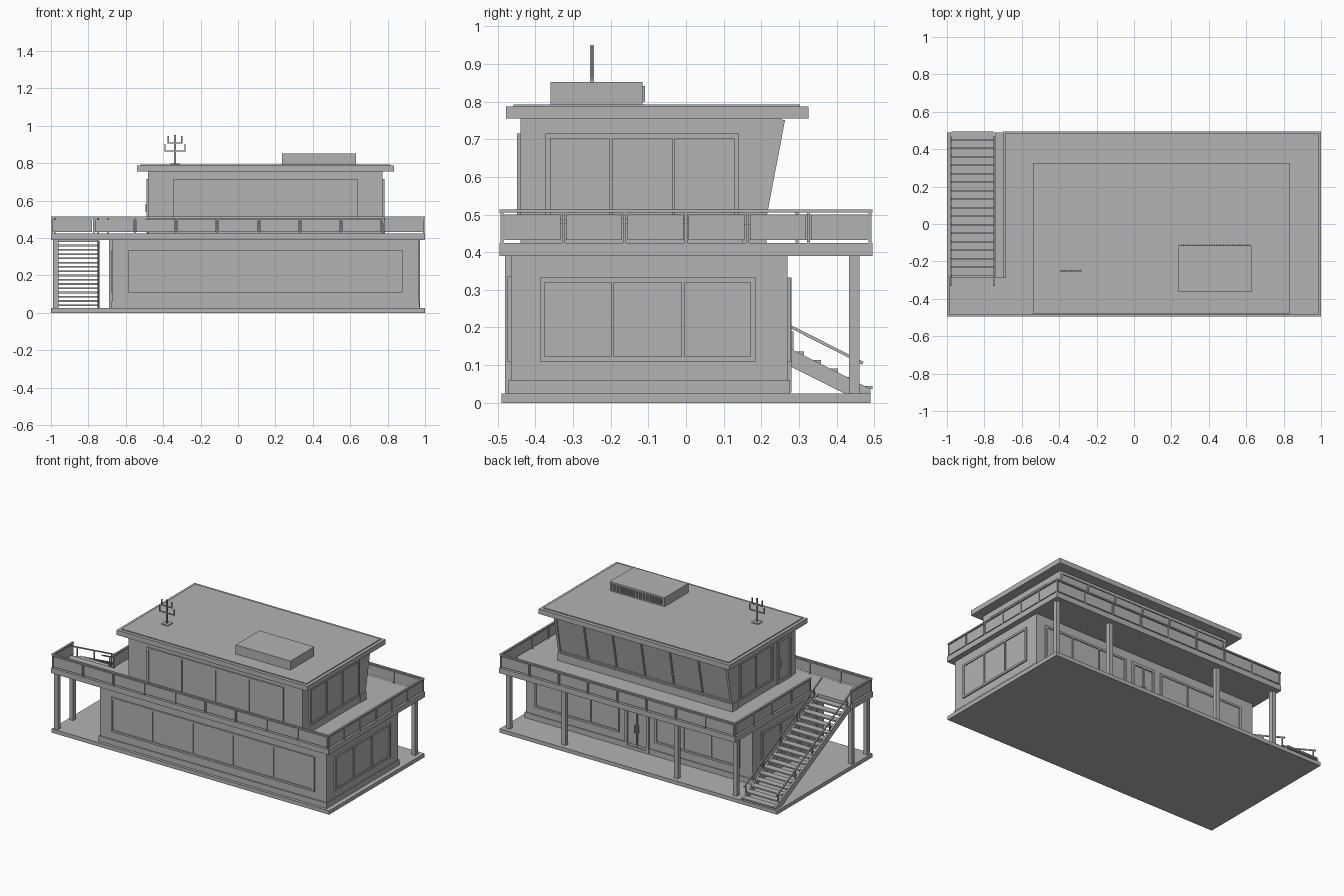
import bpy, bmesh, math
from mathutils import Matrix, Vector

if "Cube" in bpy.data.objects:
    bpy.data.objects.remove(bpy.data.objects["Cube"])

grey = bpy.data.materials.new("warm_grey")
grey.diffuse_color = (0.45, 0.45, 0.45, 1)
grey.use_nodes = True
grey.node_tree.nodes["Principled BSDF"].inputs["Base Color"].default_value = grey.diffuse_color


def finish(name, bm):
    bmesh.ops.recalc_face_normals(bm, faces=bm.faces)
    me = bpy.data.meshes.new(name)
    bm.to_mesh(me)
    bm.free()
    me.materials.append(grey)
    ob = bpy.data.objects.new(name, me)
    bpy.context.collection.objects.link(ob)
    return ob


def boxes(name, items, mat=Matrix()):
    """One object from boxes given as (x0, x1, y0, y1, z0, z1)."""
    bm = bmesh.new()
    for x0, x1, y0, y1, z0, z1 in items:
        m = Matrix.Translation(((x0 + x1) / 2, (y0 + y1) / 2, (z0 + z1) / 2))
        m = mat @ m @ Matrix.Diagonal((x1 - x0, y1 - y0, z1 - z0, 1))
        bmesh.ops.create_cube(bm, size=1, matrix=m)
    return finish(name, bm)


def prism(name, pts, axis, a, b):
    """Extrude a flat outline: axis 'x' takes (y, z) points, 'z' takes (x, y)."""
    bm = bmesh.new()
    vec = (lambda p, t: (t, p[0], p[1])) if axis == 'x' else (lambda p, t: (p[0], p[1], t))
    f = bm.faces.new([bm.verts.new(vec(p, a)) for p in pts])
    ext = bmesh.ops.extrude_face_region(bm, geom=[f])
    d = Vector((b - a, 0, 0)) if axis == 'x' else Vector((0, 0, b - a))
    bmesh.ops.translate(bm, vec=d, verts=[g for g in ext['geom'] if isinstance(g, bmesh.types.BMVert)])
    return finish(name, bm)


def frame_matrix(origin, u, v):
    u, v = Vector(u).normalized(), Vector(v).normalized()
    m = Matrix((u, v, u.cross(v))).transposed().to_4x4()
    return Matrix.Translation(origin) @ m


UP = (0, 0, 1)


def window(name, origin, u, w, h, panes, v=UP, t=0.013, out=0.009):
    """Framed window whose lower left corner (seen from outside) is origin."""
    items = [(0, w, 0, t, -.004, out), (0, w, h - t, h, -.004, out)]
    for i in range(panes + 1):
        c = t / 2 + i * (w - t) / panes
        k = t / 2 if i in (0, panes) else t * .3
        items.append((c - k, c + k, t, h - t, -.004, out))
    m = frame_matrix(origin, u, v)
    boxes(name + "_frame", items, m)
    boxes(name + "_glass", [(t, w - t, t, h - t, -.004, .003)], m)


# Ground slab and ground floor
boxes("base_slab", [(-1, 1, -.49, .49, 0, .025)])
boxes("ground_floor", [(-.67, .965, -.465, .27, .025, .39)])
boxes("ground_plinth", [(-.675, .97, -.472, .276, .025, .06)])
window("front_window", (-.585, -.465, .11), (1, 0, 0), 1.465, .225, 5)
window("right_window", (.965, -.388, .11), (0, 1, 0), .573, .223, 3)
window("left_window", (-.67, .185, .11), (0, -1, 0), .573, .223, 3)
window("back_window_a", (.90, .27, .11), (-1, 0, 0), .61, .223, 3)
window("back_window_b", (.03, .27, .11), (-1, 0, 0), .61, .223, 3)
window("double_door", (.245, .27, .027), (-1, 0, 0), .17, .306, 2, t=.018, out=.011)
boxes("door_handles", [(.146, .15, .27, .285, .14, .19), (.17, .174, .27, .285, .14, .19)])

# Deck with stair opening, and the posts below it
prism("deck", [(-1, -.495), (1, -.495), (1, .495), (-.7, .495), (-.7, -.285), (-1, -.285)], 'z', .39, .425)
posts = [(.96, .447), (.56, .447), (-.25, .447), (-.675, .447), (-.975, -.31), (-.975, -.467)]
boxes("deck_posts", [(x - .014, x + .014, y - .014, y + .014, .025, .39) for x, y in posts])


# Deck railing with panels
def railing(name, p, q, n):
    p, q = Vector((*p, .425)), Vector((*q, .425))
    L = (q - p).length
    m = frame_matrix(p, q - p, UP)
    s = L / n
    items = [(-.005, L + .005, .080, .089, -.006, .006)]
    for i in range(n + 1):
        items.append((i * s - .004, i * s + .004, 0, .08, -.004, .004))
    for i in range(n):
        items.append((i * s + .007, (i + 1) * s - .007, .008, .075, -.003, .003))
    boxes(name, items, m)


railing("front_railing", (-.993, -.489), (.993, -.489), 9)
railing("right_railing", (.993, -.489), (.993, .489), 6)
railing("back_railing", (.993, .489), (-.694, .489), 8)
railing("stairwell_railing", (-.694, .489), (-.694, -.285), 4)
railing("landing_railing", (-.993, -.285), (-.993, -.489), 1)

# Staircase rising from the back to the landing
N = 17
boxes("stair_treads", [(-.975, -.75, .452 - .0455 * i, .495 - .0455 * i, .036 + .0228 * i, .045 + .0228 * i)
                       for i in range(N)])
for side, x in (("left", -.985), ("right", -.752)):
    prism(side + "_stringer", [(.49, .025), (.49, .037), (-.285, .425), (-.285, .378), (.42, .025)],
          'x', x, x + .011)
    a, b = Vector((x + .005, .47, .105)), Vector((x + .005, -.33, .51))
    m = frame_matrix(a, b - a, (0, .405, .8))
    L = (b - a).length
    boxes(side + "_handrail", [(0, L, -.004, .004, -.004, .004)], m)
    ys = [.45 - .176 * i for i in range(5)]
    boxes(side + "_handrail_posts", [(x + .002, x + .008, y - .003, y + .003,
                                      .04 + (.49 - y) * .5, .105 + (.47 - y) * .506) for y in ys])

# Upper floor with outward leaning back wall
S = .19
prism("upper_floor", [(-.44, .425), (.19, .425), (.253, .757), (-.44, .757)], 'x', -.48, .773)
window("upper_front_window", (-.345, -.44, .475), (1, 0, 0), .985, .24, 4)
window("upper_right_window", (.773, -.373, .475), (0, 1, 0), .513, .24, 3)
window("upper_left_window", (-.48, .14, .475), (0, -1, 0), .34, .24, 2)
window("upper_door", (-.48, -.25, .428), (0, -1, 0), .14, .285, 1, t=.018)
boxes("upper_door_handle", [(-.495, -.48, -.275, -.271, .54, .58)])
window("slanted_window", (.773, .19 + .05 * S, .475), (-1, 0, 0), 1.253, .283, 6, v=(0, S, 1), t=.016, out=.011)
boxes("slanted_window_sill", [(-.485, .778, .15, .214, .425, .475)])

# Roof
boxes("roof_slab", [(-.54, .835, -.478, .325, .755, .787)])
boxes("roof_cover", [(-.52, .815, -.458, .303, .787, .793)])

# Roof unit with vent slats
boxes("roof_unit", [(.235, .63, -.36, -.115, .79, .852)])
boxes("roof_unit_slats", [(.25 + .0125 * i, .256 + .0125 * i, -.116, -.109, .8, .842) for i in range(30)])

# Antenna
ax, ay, r = -.337, -.25, .003
items = [(ax - .024, ax + .024, ay - .024, ay + .024, .79, .799),
         (ax - .005, ax + .005, ay - .005, ay + .005, .79, .95)]
for z, w, h in ((.865, .053, .037), (.908, .036, .037)):
    items.append((ax - w, ax + w, ay - r, ay + r, z - r, z + r))
    for s in (-1, 1):
        items.append((ax + s * w - r, ax + s * w + r, ay - r, ay + r, z - r, z + h))
boxes("antenna", items)
